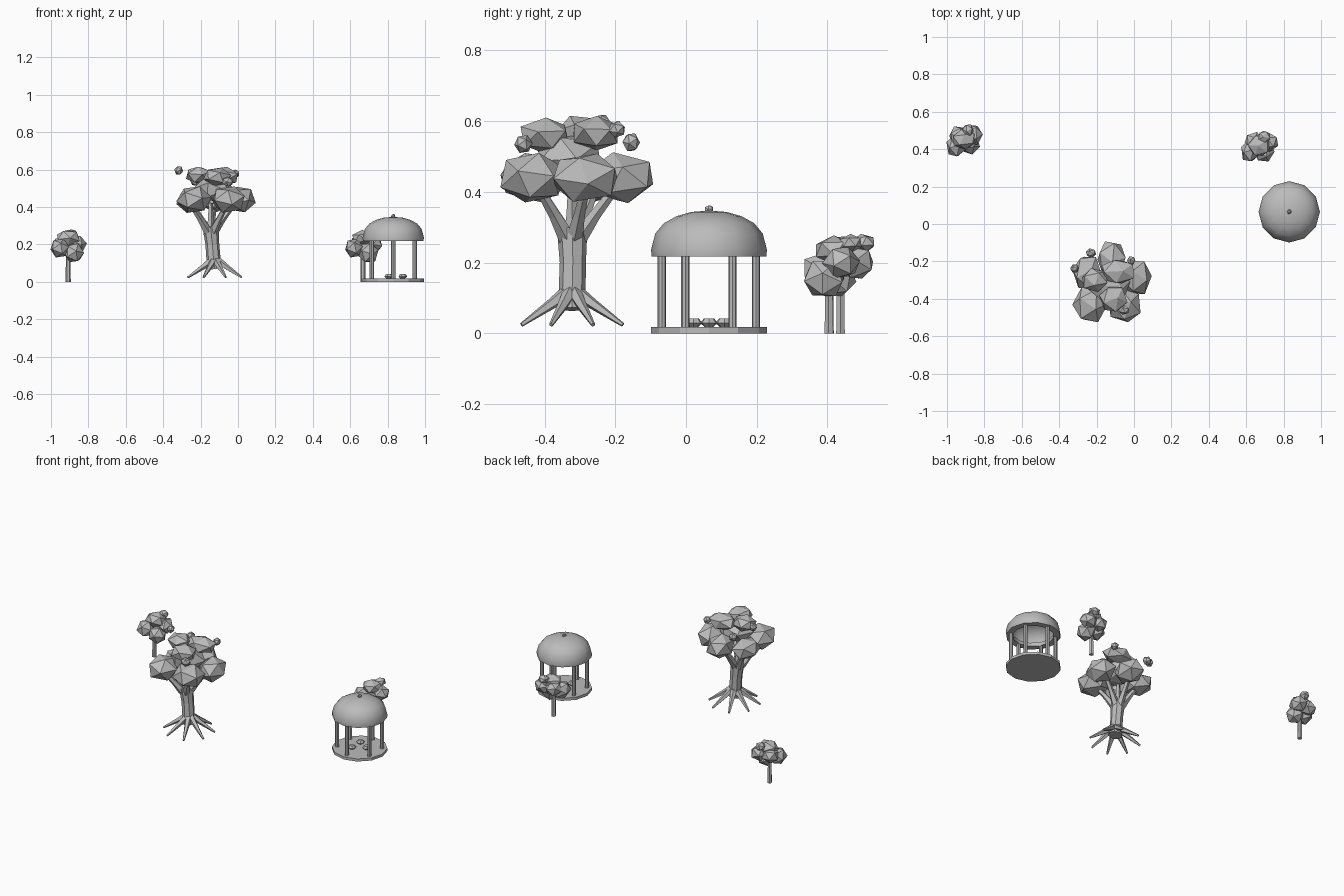
import bpy, bmesh, math, random
from mathutils import Vector, Matrix, Euler

random.seed(4)
cube = bpy.data.objects.get("Cube")
if cube:
    bpy.data.objects.remove(cube)

grey = bpy.data.materials.new("plain_grey")
grey.use_nodes = True
colour = (0.5, 0.5, 0.5, 1)
grey.diffuse_color = colour
grey.node_tree.nodes["Principled BSDF"].inputs["Base Color"].default_value = colour


def finish(name, bm, smooth=False):
    bmesh.ops.recalc_face_normals(bm, faces=bm.faces)
    mesh = bpy.data.meshes.new(name)
    bm.to_mesh(mesh)
    bm.free()
    mesh.materials.append(grey)
    obj = bpy.data.objects.new(name, mesh)
    bpy.context.collection.objects.link(obj)
    if smooth:
        bpy.ops.object.select_all(action='DESELECT')
        obj.select_set(True)
        bpy.context.view_layer.objects.active = obj
        bpy.ops.object.shade_smooth_by_angle(angle=math.radians(40))
    return obj


def tube(bm, path, sides=6):
    """Capped tube through (x, y, z, radius) stations."""
    pts = [Vector(p[:3]) for p in path]
    rings = []
    for i, p in enumerate(pts):
        d = pts[min(i + 1, len(pts) - 1)] - pts[max(i - 1, 0)]
        rot = Vector((0, 0, 1)).rotation_difference(d.normalized())
        ring = []
        for k in range(sides):
            a = math.tau * k / sides
            ring.append(bm.verts.new(p + rot @ Vector((math.cos(a), math.sin(a), 0)) * path[i][3]))
        rings.append(ring)
    for lo, hi in zip(rings, rings[1:]):
        for k in range(sides):
            j = (k + 1) % sides
            bm.faces.new((lo[k], lo[j], hi[j], hi[k]))
    bm.faces.new(rings[0][::-1])
    bm.faces.new(rings[-1])


def blob(bm, centre, half):
    """Randomly turned icosahedron fitted to the given half sizes."""
    verts = bmesh.ops.create_icosphere(bm, subdivisions=1, radius=1)["verts"]
    rot = Euler([random.uniform(0, 6) for _ in range(3)]).to_matrix()
    for v in verts:
        v.co = rot @ v.co
    for i in range(3):
        size = max(abs(v.co[i]) for v in verts)
        for v in verts:
            v.co[i] = v.co[i] / size * half[i] + centre[i]


def lathe(bm, profile, centre, sides=12):
    verts = [bm.verts.new((r, 0, z)) for r, z in profile]
    edges = [bm.edges.new(pair) for pair in zip(verts, verts[1:])]
    bmesh.ops.spin(bm, geom=verts + edges, cent=(0, 0, 0), axis=(0, 0, 1),
                   angle=math.tau, steps=sides, use_duplicate=False)
    bmesh.ops.remove_doubles(bm, verts=bm.verts, dist=0.0005)
    bmesh.ops.translate(bm, verts=bm.verts, vec=centre)


# Pavilion
PX, PY = 0.83, 0.065
bm = bmesh.new()
tube(bm, [(PX, PY, 0, 0.164), (PX, PY, 0.017, 0.164)], 12)
finish("pavilion_floor", bm)

bm = bmesh.new()
lathe(bm, [(0, 0.347), (0.05, 0.343), (0.092, 0.331), (0.128, 0.311), (0.152, 0.282),
           (0.164, 0.236), (0.162, 0.217), (0.122, 0.217), (0.122, 0.24),
           (0.14, 0.24), (0.13, 0.28), (0.085, 0.318), (0, 0.334)], (PX, PY, 0))
finish("pavilion_dome", bm, True)

bm = bmesh.new()
blob(bm, (PX, PY, 0.35), (0.012,) * 3)
finish("dome_finial", bm)

for i in range(6):
    a = math.radians(30 + 60 * i)
    x, y = PX + 0.133 * math.cos(a), PY + 0.133 * math.sin(a)
    bm = bmesh.new()
    tube(bm, [(x, y, 0.015, 0.012), (x, y, 0.22, 0.012)], 8)
    finish("pavilion_column", bm)

for i in range(3):
    a = math.tau * i / 3
    bm = bmesh.new()
    lathe(bm, [(0, 0.018), (0.013, 0.018), (0.025, 0.029), (0.015, 0.042), (0, 0.042)],
          (PX + 0.05 * math.cos(a), PY + 0.05 * math.sin(a), 0), 7)
    finish("floor_cushion", bm)

# Large tree
TX, TY = -0.125, -0.322
bm = bmesh.new()
tube(bm, [(TX, TY, 0.068, 0.042), (TX - 0.006, TY, 0.12, 0.038),
          (TX - 0.012, TY + 0.002, 0.2, 0.037), (TX - 0.022, TY, 0.295, 0.043)], 8)
finish("large_trunk", bm)

bm = bmesh.new()
for i in range(8):
    a = math.radians(22.5 + 45 * i)
    c, s = math.cos(a), math.sin(a)
    tube(bm, [(TX + r * c, TY + r * s, z, w) for r, z, w in
              ((0.018, 0.115, 0.02), (0.06, 0.085, 0.016), (0.155, 0.024, 0.006))], 5)
finish("large_roots", bm)

bm = bmesh.new()
base = (TX - 0.022, TY)
for dx, dy in ((-0.11, -0.1), (0.09, -0.1), (0.13, 0.04), (0.02, 0.13), (-0.1, 0.07), (0, 0)):
    tube(bm, [(base[0] + dx * 0.15, base[1] + dy * 0.15, 0.27, 0.025),
              (base[0] + dx * 0.5, base[1] + dy * 0.5, 0.335, 0.017),
              (base[0] + dx, base[1] + dy, 0.42, 0.012)], 5)
finish("large_branches", bm)

bm = bmesh.new()
for centre, half in (
        # lower ring
        ((-0.235, -0.43, 0.44), (0.095, 0.095, 0.07)),
        ((-0.05, -0.435, 0.44), (0.085, 0.09, 0.07)),
        ((0.015, -0.285, 0.44), (0.08, 0.09, 0.068)),
        ((-0.12, -0.185, 0.44), (0.075, 0.092, 0.072)),
        ((-0.25, -0.26, 0.43), (0.08, 0.085, 0.062)),
        # middle and crown
        ((-0.13, -0.33, 0.495), (0.11, 0.09, 0.065)),
        ((-0.085, -0.255, 0.565), (0.085, 0.062, 0.05)),
        ((-0.11, -0.4, 0.56), (0.075, 0.068, 0.05)),
        ((-0.21, -0.3, 0.57), (0.068, 0.065, 0.045)),
        # small tufts
        ((-0.317, -0.238, 0.595), (0.024, 0.022, 0.022)),
        ((-0.055, -0.46, 0.535), (0.028, 0.026, 0.025)),
        ((-0.23, -0.155, 0.54), (0.028, 0.025, 0.025)),
        ((-0.015, -0.195, 0.577), (0.022, 0.022, 0.024))):
    blob(bm, centre, half)
finish("large_canopy", bm)

# Two small trees
for name, x, y, turn in (("left", -0.908, 0.437, 0), ("right", 0.668, 0.405, -8)):
    move = Matrix.Translation((x, y, 0)) @ Matrix.Rotation(math.radians(turn), 4, 'Z')
    bm = bmesh.new()
    tube(bm, [(0, 0, 0, 0.014), (0, 0, 0.15, 0.012)], 6)
    bm.transform(move)
    finish(name + "_small_trunk", bm)
    bm = bmesh.new()
    for centre, half in (
            ((-0.045, -0.02, 0.18), (0.05, 0.055, 0.05)),
            ((0.045, 0.04, 0.2), (0.055, 0.052, 0.045)),
            ((0.03, -0.01, 0.155), (0.055, 0.055, 0.05)),
            ((-0.03, 0.035, 0.2), (0.05, 0.05, 0.045)),
            ((0.0, 0.015, 0.235), (0.06, 0.055, 0.042)),
            ((0.02, 0.065, 0.255), (0.03, 0.03, 0.026))):
        blob(bm, centre, half)
    bm.transform(move)
    finish(name + "_small_canopy", bm)
